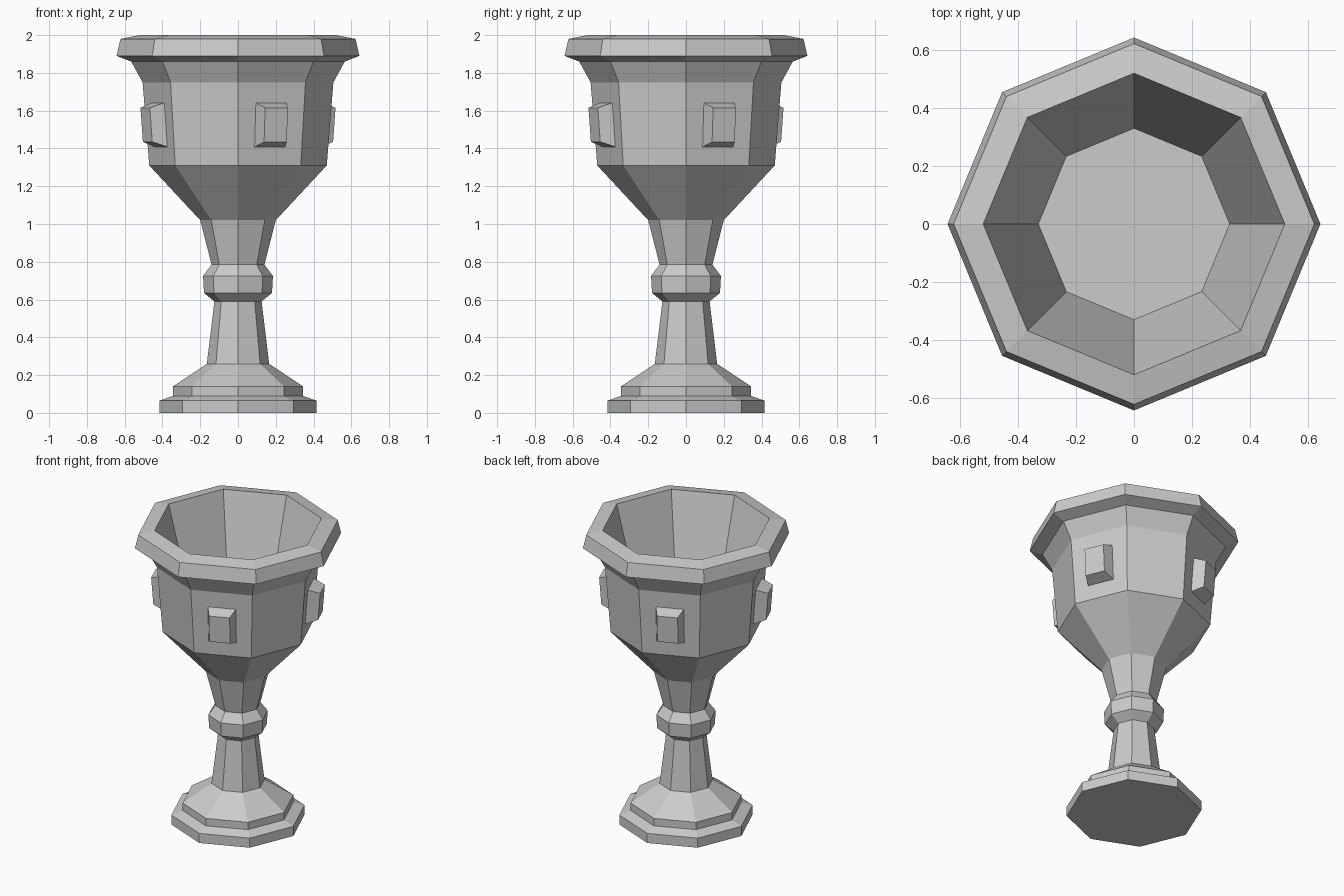
import bpy, bmesh, math
from mathutils import Matrix

cube = bpy.data.objects.get("Cube")
if cube:
    bpy.data.objects.remove(cube, do_unlink=True)

SIDES = 8
stone = bpy.data.materials.new("stone_grey")
stone.use_nodes = True
stone.diffuse_color = (0.6, 0.6, 0.6, 1)
stone.node_tree.nodes["Principled BSDF"].inputs["Base Color"].default_value = (0.6, 0.6, 0.6, 1)


def finish(name, bm):
    bmesh.ops.recalc_face_normals(bm, faces=bm.faces)
    mesh = bpy.data.meshes.new(name)
    bm.to_mesh(mesh)
    bm.free()
    mesh.materials.append(stone)
    obj = bpy.data.objects.new(name, mesh)
    bpy.context.collection.objects.link(obj)
    return obj


def loft(bm, rings):
    """Bridge successive vertex rings and cap both ends."""
    for low, high in zip(rings, rings[1:]):
        n = len(low)
        for i in range(n):
            j = (i + 1) % n
            bm.faces.new((low[i], low[j], high[j], high[i]))
    bm.faces.new(rings[0])
    bm.faces.new(rings[-1])


def turned(name, profile):
    bm = bmesh.new()
    rings = []
    for r, z in profile:
        rings.append([bm.verts.new((r * math.cos(k * math.tau / SIDES),
                                    r * math.sin(k * math.tau / SIDES), z))
                      for k in range(SIDES)])
    loft(bm, rings)
    return finish(name, bm)


# Goblet: foot, stem, knob, bowl, rim and hollow inside, as (radius, height)
turned("goblet", [
    (0.415, 0), (0.415, 0.065), (0.345, 0.09), (0.345, 0.14),   # foot
    (0.165, 0.26), (0.125, 0.59),                               # stem
    (0.18, 0.635), (0.185, 0.725), (0.14, 0.785),               # knob
    (0.2, 1.02), (0.47, 1.31), (0.505, 1.75), (0.565, 1.86),    # bowl
    (0.643, 1.89), (0.622, 1.98), (0.52, 2.0),                  # rim
    (0.33, 1.3),                                                # inside
])


# Tapered studs on every second face of the bowl
def stud(name, angle):
    bm = bmesh.new()
    rings = []
    # distance from axis, half width, half height
    for dist, w, h in ((0.435, 0.092, 0.122), (0.525, 0.065, 0.09)):
        rings.append([bm.verts.new((dist + 0.075 * sz * h, sy * w, 1.525 + sz * h))
                      for sy, sz in ((-1, -1), (1, -1), (1, 1), (-1, 1))])
    loft(bm, rings)
    bm.transform(Matrix.Rotation(angle, 4, "Z"))
    finish(name, bm)


for i, name in enumerate(("left", "back", "right", "front")):
    stud(name + "_stud", math.radians(22.5 + 90 * i))
